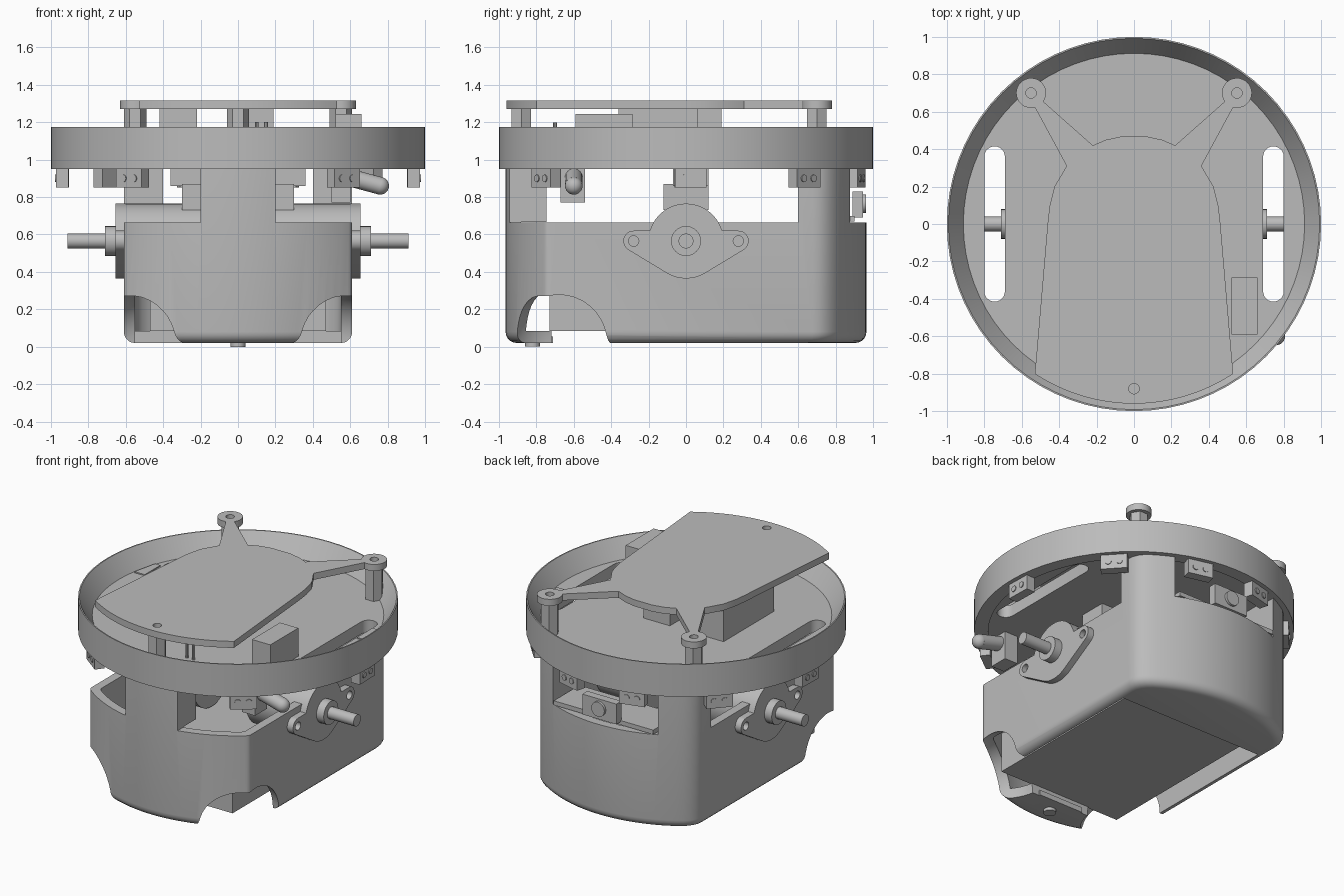
import bpy, bmesh, math
from math import cos, sin, radians, pi
from mathutils import Matrix, Vector

if "Cube" in bpy.data.objects:
    bpy.data.objects.remove(bpy.data.objects["Cube"], do_unlink=True)

grey = bpy.data.materials.new("plain_grey")
grey.use_nodes = True
grey.diffuse_color = (0.5, 0.5, 0.5, 1)
grey.node_tree.nodes["Principled BSDF"].inputs["Base Color"].default_value = (0.5, 0.5, 0.5, 1)

SIDES = ((1, "left"), (-1, "right"))
ALONG_X = Matrix(((0, 0, 1, 0), (1, 0, 0, 0), (0, 1, 0, 0), (0, 0, 0, 1)))


def shade(ob):
    for p in ob.data.polygons:
        p.use_smooth = True
    ob.data.set_sharp_from_angle(angle=radians(32))


def finish(name, bm):
    bmesh.ops.recalc_face_normals(bm, faces=bm.faces[:])
    me = bpy.data.meshes.new(name)
    bm.to_mesh(me)
    bm.free()
    me.materials.append(grey)
    ob = bpy.data.objects.new(name, me)
    bpy.context.collection.objects.link(ob)
    shade(ob)
    return ob


def loft(name, rings, matrix=Matrix(), closed=False):
    """Skin equal-length rings of 3D points, capped unless closed on itself."""
    bm = bmesh.new()
    loops = [[bm.verts.new(matrix @ Vector(p)) for p in r] for r in rings]
    n = len(loops[0])
    for a, b in zip(loops, loops[1:] + (loops[:1] if closed else [])):
        for i in range(n):
            bm.faces.new((a[i], a[(i + 1) % n], b[(i + 1) % n], b[i]))
    if not closed:
        bm.faces.new(loops[0])
        bm.faces.new(loops[-1])
    return finish(name, bm)


def prism(name, pts, lo, hi, matrix=Matrix()):
    return loft(name, [[(x, y, h) for x, y in pts] for h in (lo, hi)], matrix)


def arc(cx, cy, r, start, end, n=12):
    return [(cx + r * cos(radians(start + (end - start) * i / n)),
             cy + r * sin(radians(start + (end - start) * i / n))) for i in range(n + 1)]


def disc(name, x, y, r, lo, hi, n=24, matrix=Matrix()):
    return prism(name, arc(x, y, r, 0, 360, n)[:-1], lo, hi, matrix)


def box(name, x0, x1, y0, y1, z0, z1):
    return prism(name, [(x0, y0), (x1, y0), (x1, y1), (x0, y1)], z0, z1)


def cut(ob, cutters):
    for c in cutters:
        mod = ob.modifiers.new("cut", 'BOOLEAN')
        mod.operation, mod.solver, mod.object = 'DIFFERENCE', 'EXACT', c
    bpy.context.view_layer.update()
    graph = bpy.context.evaluated_depsgraph_get()
    me = bpy.data.meshes.new_from_object(ob.evaluated_get(graph))
    ob.modifiers.clear()
    ob.data = me
    for c in cutters:
        bpy.data.objects.remove(c, do_unlink=True)
    shade(ob)


def mirrored(half):
    return half + [(-x, y) for x, y in reversed(half)]


# Chassis: round plan with flattened sides, corners softened by short curves
def plan(inset):
    w, r = 0.61 - inset, 0.965 - inset
    yc = math.sqrt(r * r - w * w)

    def corner(s, k):
        a = math.acos((w - k) / r)
        p, c, q = (w - k, s * r * sin(a)), (w, s * yc), (w, s * (yc - k))
        pts = [tuple((1 - t) ** 2 * p[i] + 2 * t * (1 - t) * c[i] + t * t * q[i] for i in (0, 1))
               for t in (0, 0.25, 0.5, 0.75, 1)]
        return pts, math.degrees(a)
    front, fa = corner(-1, 0.02)
    back, ba = corner(1, 0.07)
    return mirrored(arc(0, 0, r, -89, -fa, 12)[:-1] + front + back[::-1]
                    + arc(0, 0, r, ba, 89, 12)[1:])


def level(inset, z):
    return [(x, y, z) for x, y in plan(inset)]


F = 0.06
rings = [level(F * (1 - sin(t)), 0.02 + F * (1 - cos(t))) for t in [i * pi / 10 for i in range(6)]]
chassis = loft("chassis", rings + [level(0, 1.0)])
cutters = [loft("cavity", [level(0.06, 0.085), level(0.06, 0.668)]),
           box("well", -0.55, 0.55, -0.72, 0.55, -0.2, 0.12),
           box("side_window", -2, 2, -0.745, 0.6, 0.665, 1.2),
           box("back_window", -0.4, 0.4, 0.5, 2, 0.665, 1.2)]
for s, side in SIDES:
    cutters.append(box("front_window", min(s * 0.2, s * 2), max(s * 0.2, s * 2), -2, -0.7, 0.665, 1.2))
    bm = bmesh.new()
    bmesh.ops.create_uvsphere(bm, u_segments=48, v_segments=24, radius=0.28,
                              matrix=Matrix.Translation((s * 0.5, -0.68, 0.02)))
    cutters.append(finish("arch", bm))
cut(chassis, cutters)

# Battery and front skid
box("battery_box", -0.47, 0.47, -0.73, 0.55, 0.085, 0.36)
disc("front_skid", 0, -0.82, 0.04, 0, 0.03)
box("skid_lip", -0.17, 0.17, -0.74, -0.71, 0.02, 0.055)

# Motors with eared flanges, bosses and shafts
flange = (arc(0.28, 0, 0.055, -59, 90) + arc(0, 0, 0.2, 16, 164, 24)
          + arc(-0.28, 0, 0.055, 90, 239) + arc(0, 0, 0.2, 241, 299))
for s, side in SIDES:
    m = Matrix.Translation((0, 0, 0.565)) @ Matrix.Diagonal((s, 1, 1, 1)) @ ALONG_X
    plate = prism(side + "_motor_flange", flange, 0.6, 0.655, m)
    cut(plate, [disc("hole", y, 0, 0.028, 0.62, 0.7, 16, m) for y in (-0.28, 0.28)])
    disc(side + "_motor_body", 0, 0, 0.2, 0.2, 0.62, 40, m)
    disc(side + "_motor_boss", 0, 0, 0.08, 0.64, 0.71, 24, m)
    disc(side + "_motor_shaft", 0, 0, 0.04, 0.7, 0.91, 20, m)
box("motor_bridge", -0.3, 0.3, -0.12, 0.12, 0.73, 0.87)
box("bridge_mount", -0.36, 0.36, -0.07, 0.12, 0.86, 0.98)

# Rim ring with a sloping inner wall
profile = ((1, 0.95), (1, 1.175), (0.992, 1.175), (0.912, 1.05), (0.912, 0.95))
loft("rim_ring", [[(x, y, z) for x, y in arc(0, 0, r, 0, 360, 72)[:-1]] for r, z in profile], closed=True)

# Deck with wheel slots
deck = disc("deck", 0, 0, 0.914, 0.965, 1.05, 72)
cut(deck, [prism("slot", arc(s * 0.745, 0.36, 0.055, 0, 180) + arc(s * 0.745, -0.36, 0.055, 180, 360),
                 0.8, 1.2) for s, side in SIDES])
for s, side in SIDES:
    prism(side + "_deck_tab", [(s * 0.81, 0.14), (s * 0.89, 0.14), (s * 0.85, 0.31), (s * 0.81, 0.31)],
          1.045, 1.058)

# Proximity sensors hanging beneath the rim
for s, side in SIDES:
    for label, a in (("front", -53), ("side", 1.5), ("rear", 42.5), ("back", 75.5)):
        ang = a if s > 0 else 180 - a
        m = Matrix.Rotation(radians(ang), 4, 'Z')
        prism(f"{side}_{label}_sensor", [(0.905, -0.085), (0.97, -0.085), (0.97, 0.085), (0.905, 0.085)],
              0.85, 0.97, m)
        for y in (-0.035, 0.035):
            disc(f"{side}_{label}_sensor_eye", y, 0.9, 0.02, 0.96, 0.976, 12, m @ ALONG_X)

# Rear connector in the back window
box("rear_connector", -0.13, 0.13, 0.89, 0.945, 0.69, 0.83)
box("rear_circuit_board", -0.38, 0.38, 0.62, 0.9, 0.67, 0.7)
back_facing = Matrix.Rotation(pi / 2, 4, 'Z') @ ALONG_X
disc("rear_lens", 0, 0.765, 0.05, 0.93, 0.962, 24, back_facing)

# Tilted lamp on the left front
lamp_start, lamp_end = Vector((0.5, -0.6, 0.93)), Vector((0.76, -0.6, 0.86))
axis = lamp_end - lamp_start
bm = bmesh.new()
bmesh.ops.create_cone(bm, cap_ends=True, segments=24, radius1=0.047, radius2=0.047, depth=axis.length,
                      matrix=Matrix.Translation((lamp_start + lamp_end) / 2)
                      @ axis.to_track_quat('Z', 'Y').to_matrix().to_4x4())
bmesh.ops.create_uvsphere(bm, u_segments=24, v_segments=12, radius=0.047,
                          matrix=Matrix.Translation(lamp_end))
finish("tilted_lamp", bm)
box("lamp_holder", 0.5, 0.6, -0.67, -0.54, 0.77, 0.98)

# Top plate with two eared arms, posts and screw holes
half = (arc(0, 0, 0.96, 271, 303.5, 14) + [(0.46, 0.02), (0.45, 0.1), (0.425, 0.2), (0.36, 0.31)]
        + arc(0.55, 0.7, 0.08, -105, 215, 24) + [(0.22, 0.42), (0.15, 0.45), (0.07, 0.467)])
top = prism("top_plate", mirrored(half), 1.27, 1.315)
mounts = ((0.55, 0.7, "left"), (-0.55, 0.7, "right"), (0, -0.88, "front"))
cut(top, [disc("hole", x, y, 0.028, 1.285, 1.4, 16) for x, y, _ in mounts])
for x, y, label in mounts:
    disc(label + "_post", x, y, 0.06, 1.04, 1.275, 6)

# Components standing on the deck
box("tall_component", 0.52, 0.66, -0.59, -0.285, 1.04, 1.245)
box("long_component", -0.42, -0.22, -0.36, 0.19, 1.04, 1.272)
box("small_component", -0.01, 0.19, 0.06, 0.19, 1.04, 1.272)
for x in (0.1, 0.15):
    disc("pin", x, -0.7, 0.01, 1.04, 1.2, 8)
